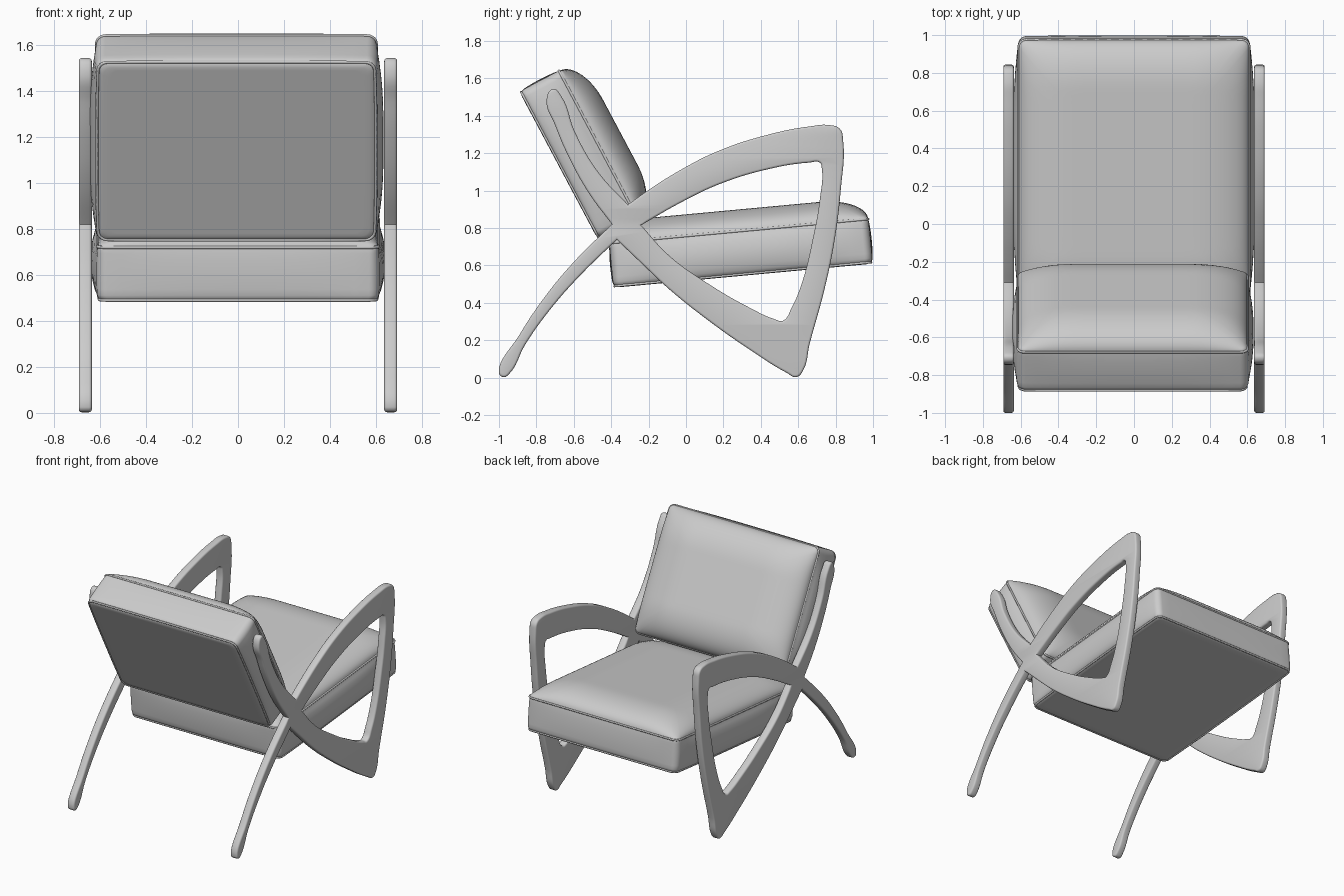
import bpy, bmesh, math
from mathutils import Matrix

if "Cube" in bpy.data.objects:
    bpy.data.objects.remove(bpy.data.objects["Cube"])


def rounded_rect(a, b, r, n=18, k=6):
    """Evenly divided rounded rectangle, half sizes a and b."""
    pts = []
    corners = [(a - r, b - r, 0), (r - a, b - r, 90), (r - a, r - b, 180), (a - r, r - b, 270)]
    for i, (cx, cy, a0) in enumerate(corners):
        arc = [(cx + r * math.cos(math.radians(a0 + 90 * j / k)),
                cy + r * math.sin(math.radians(a0 + 90 * j / k))) for j in range(k + 1)]
        nx, ny, n0 = corners[(i + 1) % 4]
        end = (nx + r * math.cos(math.radians(n0)), ny + r * math.sin(math.radians(n0)))
        p = arc[-1]
        pts += arc + [(p[0] + (end[0] - p[0]) * j / n, p[1] + (end[1] - p[1]) * j / n)
                      for j in range(1, n)]
    return pts


def roll(d, w):
    """Quarter-round rise over width w from an edge."""
    t = min(max(d / w, 0), 1)
    return math.sqrt(1 - (1 - t) ** 2)


def cushion(name, a, b, h, crown, matrix):
    """Boxed cushion: flat base, bulging border, domed top, piping on the seams."""
    outline = rounded_rect(a, b, 0.04)
    loops = []
    r = 0.03
    # flat base with a rounded lower edge
    for s in (0.5, 0.9):
        loops.append([(x * s, y * s, 0) for x, y in outline])

    def border(inset, z):
        t = math.sin(math.pi * z / h) ** 0.7 if 0 < z < h else 0
        ring = []
        for x, y in outline:
            bx = 0.032 * t * (1 - abs(y / b) ** 3)
            by = 0.008 * t * (1 - abs(x / a) ** 3)
            ring.append((x * (a - inset + bx) / a, y * (b - inset + by) / b, z))
        return ring

    for ang in (0, 30, 60, 90):
        g = math.radians(ang)
        loops.append(border(r * (1 - math.sin(g)), r * (1 - math.cos(g))))
    loops += [border(0, r + (h - r) * i / 8) for i in range(1, 9)]
    # domed top
    for i in range(1, 22):
        s = 1 - (i / 22) ** 1.7
        loops.append([(x * s, y * s, h + crown * roll(a - abs(x * s), 0.3)
                       * roll(b - abs(y * s), 0.25)) for x, y in outline])
    bm = bmesh.new()
    rings = [[bm.verts.new(p) for p in ring] for ring in loops]
    m = len(outline)
    for lo, hi in zip(rings, rings[1:]):
        for i in range(m):
            j = (i + 1) % m
            bm.faces.new((lo[i], lo[j], hi[j], hi[i]))
    bm.faces.new(rings[0][::-1])
    bm.faces.new(rings[-1])
    bmesh.ops.recalc_face_normals(bm, faces=bm.faces)
    me = bpy.data.meshes.new(name)
    bm.to_mesh(me)
    bm.free()
    ob = bpy.data.objects.new(name, me)
    bpy.context.collection.objects.link(ob)
    ob.matrix_world = matrix
    smooth(ob, 40)

    # piping
    cu = bpy.data.curves.new(name + "_piping", 'CURVE')
    cu.dimensions = '3D'
    cu.bevel_depth = 0.007
    cu.bevel_resolution = 1
    for ring in (border(0.008, 0.008), border(0, h)):
        sp = cu.splines.new('POLY')
        sp.points.add(m - 1)
        for p, co in zip(sp.points, ring):
            p.co = (*co, 1)
        sp.use_cyclic_u = True
    pipe = bpy.data.objects.new(name + "_piping", cu)
    bpy.context.collection.objects.link(pipe)
    pipe.matrix_world = matrix


def smooth(ob, deg):
    bpy.ops.object.select_all(action='DESELECT')
    ob.select_set(True)
    bpy.context.view_layer.objects.active = ob
    bpy.ops.object.shade_smooth_by_angle(angle=math.radians(deg))


def add_spline(cu, pts, corners):
    sp = cu.splines.new('BEZIER')
    sp.bezier_points.add(len(pts) - 1)
    for i, (bp, p) in enumerate(zip(sp.bezier_points, pts)):
        bp.co = (*p, 0)
        bp.handle_left_type = bp.handle_right_type = 'VECTOR' if i in corners else 'AUTO'
    sp.use_cyclic_u = True
    sp.resolution_u = 6


# Seat and back cushions
cushion("seat_cushion", 0.61, 0.695, 0.24, 0.115,
        Matrix.Translation((0, 0.305, 0.545)) @ Matrix.Rotation(math.radians(5.3), 4, 'X'))
cushion("back_cushion", 0.608, 0.445, 0.24, 0.135,
        Matrix.Translation((-0.007, -0.682, 1.135)) @ Matrix.Rotation(math.radians(-62), 4, 'X'))

# Side frame: rear leg, back post, arm and front leg in one profile (y, z)
outline = [(-1.0, .025), (-.89, .23), (-.754, .433), (-.594, .625), (-.396, .82),
           (-.514, .978), (-.62, 1.165), (-.70, 1.35), (-.745, 1.49), (-.71, 1.543), (-.67, 1.51),
           (-.594, 1.314), (-.47, 1.10), (-.31, .925),
           (-.22, .99), (-.03, 1.11), (.18, 1.215), (.45, 1.302), (.66, 1.343), (.77, 1.35),
           (.823, 1.33), (.84, 1.27), (.827, 1.0), (.795, .737), (.74, .47), (.66, .176),
           (.627, .04), (.59, .003), (.54, .025), (.34, .15), (.127, .30), (-.087, .47),
           (-.247, .62), (-.37, .737),
           (-.567, .545), (-.727, .363), (-.86, .176), (-.945, .02), (-.975, .003)]
hole = [(-.24, .815), (-.03, .935), (.18, 1.035), (.45, 1.117), (.66, 1.15), (.715, 1.15),
        (.726, 1.12), (.715, .95), (.677, .737), (.624, .52), (.565, .374), (.517, .304),
        (.475, .312), (.34, .374), (.127, .497), (-.087, .65)]
cu = bpy.data.curves.new("frame_profile", 'CURVE')
cu.dimensions = '2D'
cu.fill_mode = 'BOTH'
cu.extrude = 0.016
cu.bevel_depth = 0.012
cu.bevel_resolution = 2
cu.offset = -0.012
add_spline(cu, outline, {4, 13, 33})
add_spline(cu, hole, {0})
tmp = bpy.data.objects.new("frame_profile", cu)
bpy.context.collection.objects.link(tmp)
me = bpy.data.meshes.new_from_object(tmp.evaluated_get(bpy.context.evaluated_depsgraph_get()))
bpy.data.objects.remove(tmp)
me.transform(Matrix(((0, 0, 1, 0.664), (1, 0, 0, 0), (0, 1, 0, 0), (0, 0, 0, 1))))
frame = bpy.data.objects.new("side_frames", me)
bpy.context.collection.objects.link(frame)
bm = bmesh.new()
bm.from_mesh(me)
bmesh.ops.remove_doubles(bm, verts=bm.verts, dist=0.0002)
bmesh.ops.recalc_face_normals(bm, faces=bm.faces)
bm.to_mesh(me)
bm.free()
smooth(frame, 40)
mirror = frame.modifiers.new("mirror", 'MIRROR')
mirror.use_axis = (True, False, False)
